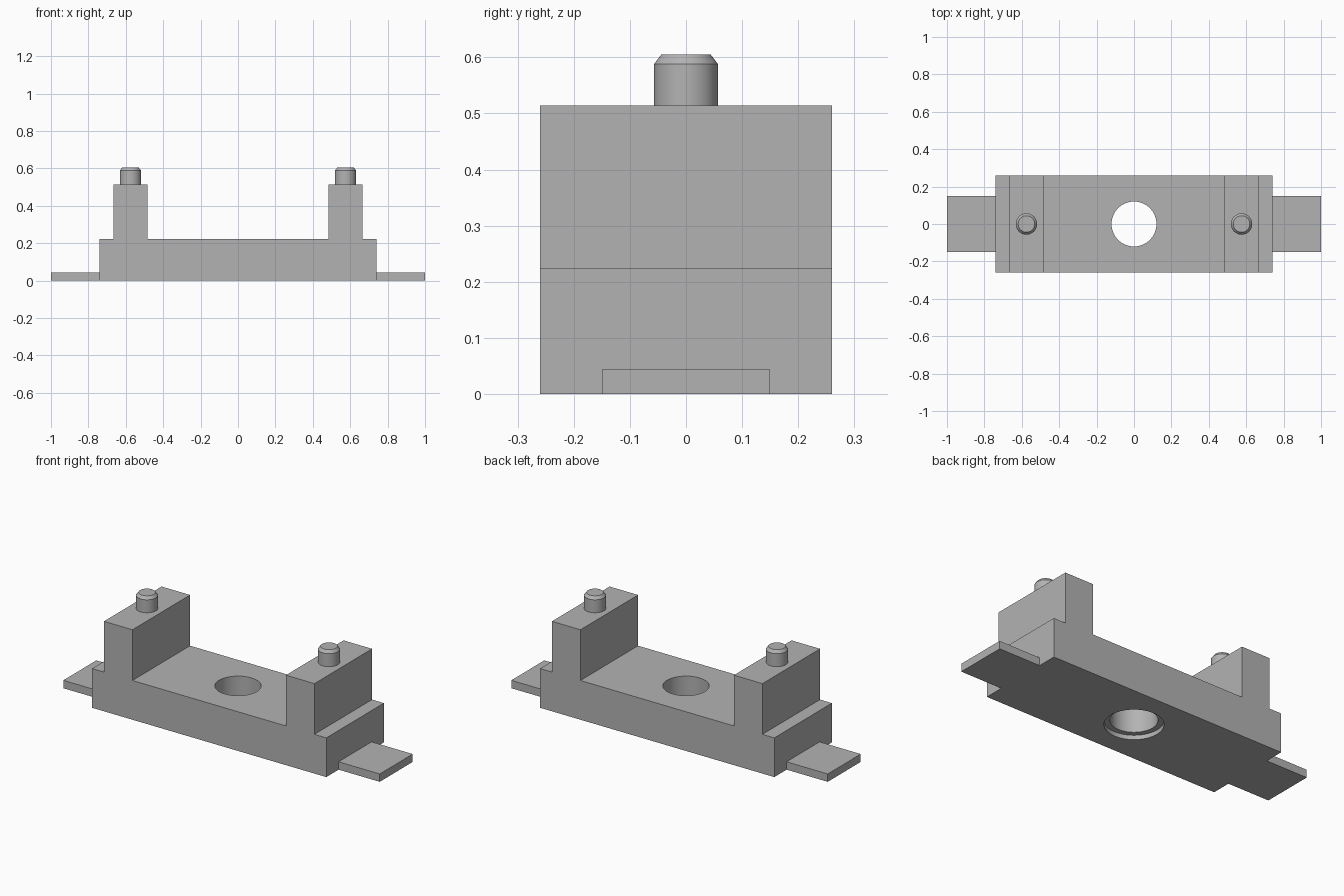
import bpy, bmesh, math
from mathutils import Matrix

cube = bpy.data.objects.get("Cube")
if cube:
    bpy.data.objects.remove(cube, do_unlink=True)

grey = bpy.data.materials.new("plain grey")
grey.use_nodes = True
COLOUR = (0.45, 0.45, 0.45, 1)
grey.diffuse_color = COLOUR
grey.node_tree.nodes["Principled BSDF"].inputs["Base Color"].default_value = COLOUR


def make_object(name, bm):
    bmesh.ops.recalc_face_normals(bm, faces=bm.faces)
    mesh = bpy.data.meshes.new(name)
    bm.to_mesh(mesh)
    bm.free()
    mesh.materials.append(grey)
    obj = bpy.data.objects.new(name, mesh)
    bpy.context.collection.objects.link(obj)
    return obj


def select(obj):
    bpy.ops.object.select_all(action="DESELECT")
    obj.select_set(True)
    bpy.context.view_layer.objects.active = obj


def smooth(obj):
    select(obj)
    bpy.ops.object.shade_smooth_by_angle(angle=math.radians(30))


def box(name, x0, x1, half_y, z1):
    bm = bmesh.new()
    place = Matrix.Translation(((x0 + x1) / 2, 0, z1 / 2)) @ Matrix.Diagonal((x1 - x0, 2 * half_y, z1, 1))
    bmesh.ops.create_cube(bm, size=1, matrix=place)
    return make_object(name, bm)


def lathe(name, x, profile, sides=64):
    """Stack of rings (radius, z), capped at both ends."""
    bm = bmesh.new()
    rings = [[bm.verts.new((x + r * math.cos(a), r * math.sin(a), z))
              for a in (math.tau * i / sides for i in range(sides))]
             for r, z in profile]
    for low, high in zip(rings, rings[1:]):
        for i in range(sides):
            j = (i + 1) % sides
            bm.faces.new((low[i], low[j], high[j], high[i]))
    bm.faces.new(rings[0])
    bm.faces.new(rings[-1])
    return make_object(name, bm)


# Main body: stepped U-shaped profile, mirrored, extruded front to back
HALF_Y = 0.26
half = [(0.74, 0), (0.74, 0.224), (0.665, 0.224), (0.665, 0.514), (0.485, 0.514), (0.485, 0.224)]
outline = half + [(-x, z) for x, z in reversed(half)]
bm = bmesh.new()
face = bm.faces.new([bm.verts.new((x, -HALF_Y, z)) for x, z in outline])
extruded = bmesh.ops.extrude_face_region(bm, geom=[face])
bmesh.ops.translate(bm, vec=(0, 2 * HALF_Y, 0),
                    verts=[v for v in extruded["geom"] if isinstance(v, bmesh.types.BMVert)])
body = make_object("body", bm)

# Counterbored through hole
cutter = lathe("hole_cutter", 0, [(0.15, -0.1), (0.15, 0.025), (0.12, 0.025), (0.12, 0.4)])
cutter.hide_render = True
cut = body.modifiers.new("hole", "BOOLEAN")
cut.operation = "DIFFERENCE"
cut.solver = "EXACT"
cut.object = cutter
select(body)
bpy.ops.object.modifier_apply(modifier=cut.name)
bpy.data.objects.remove(cutter, do_unlink=True)
smooth(body)

# End tabs and chamfered locating pegs on both sides
for side, sign in (("left", 1), ("right", -1)):
    box(side + "_tab", *sorted((sign * 0.74, sign)), 0.149, 0.045)
    peg = lathe(side + "_peg", sign * 0.575,
                [(0.057, 0.514), (0.057, 0.588), (0.044, 0.605)])
    smooth(peg)
